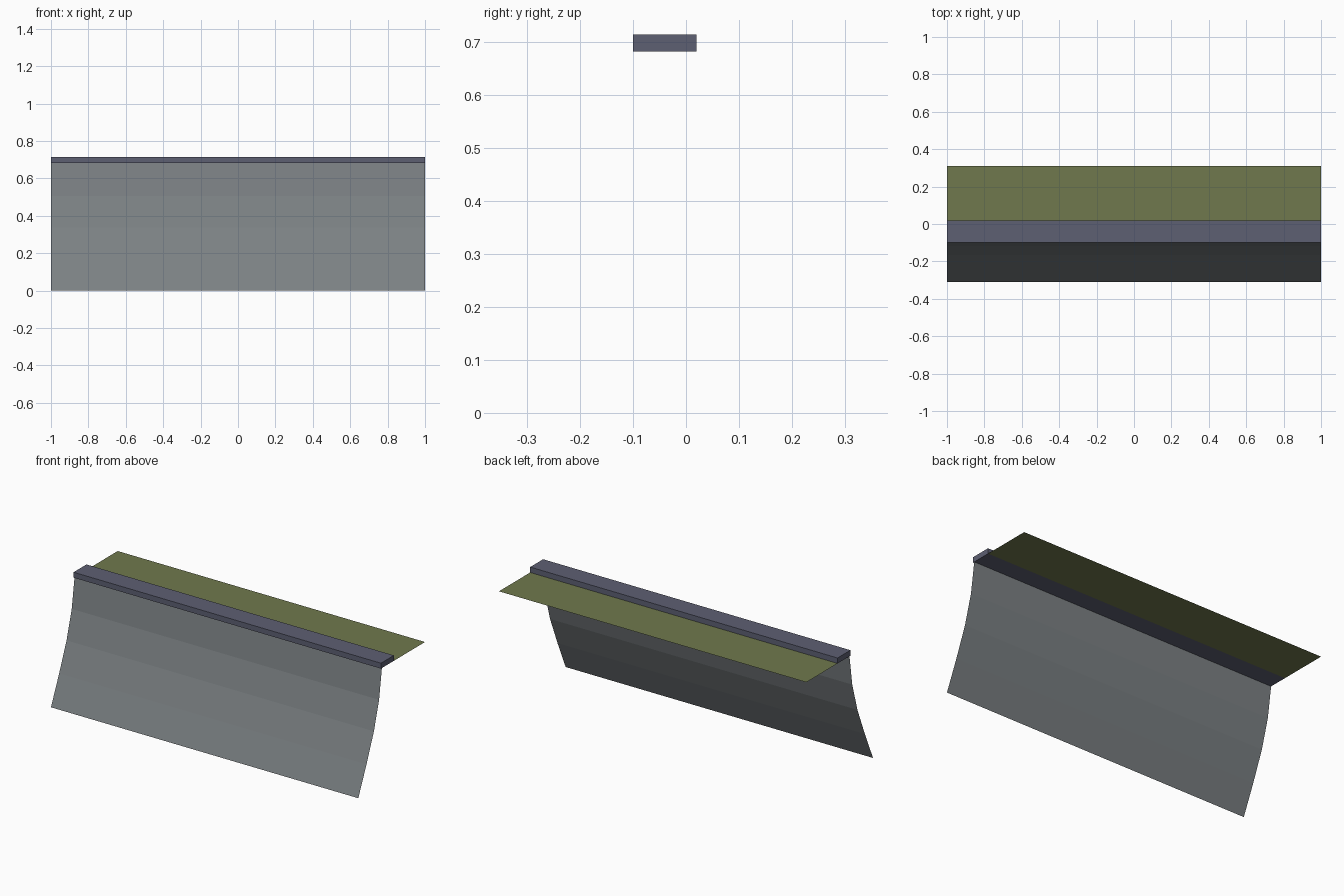
import bpy

if "Cube" in bpy.data.objects:
    bpy.data.objects.remove(bpy.data.objects["Cube"])


def material(name, rgb):
    mat = bpy.data.materials.new(name)
    mat.diffuse_color = (*rgb, 1.0)
    mat.use_nodes = True
    mat.node_tree.nodes["Principled BSDF"].inputs["Base Color"].default_value = mat.diffuse_color
    return mat


def extrude_profile(name, points, mat, closed=False):
    """Sweep a (y, z) profile along x from -1 to 1, with end caps if closed."""
    n = len(points)
    verts = [(x, y, z) for y, z in points for x in (-1.0, 1.0)]
    faces = []
    for i in range(n if closed else n - 1):
        j = (i + 1) % n
        faces.append((2 * i, 2 * i + 1, 2 * j + 1, 2 * j))
    if closed:
        faces.append([2 * i for i in range(n)])
        faces.append([2 * i + 1 for i in reversed(range(n))])
    mesh = bpy.data.meshes.new(name)
    mesh.from_pydata(verts, [], faces)
    mesh.materials.append(mat)
    mesh.update()
    obj = bpy.data.objects.new(name, mesh)
    bpy.context.collection.objects.link(obj)
    return obj


stone = material("stone_grey", (0.20, 0.22, 0.23))
coping = material("coping_blue_grey", (0.11, 0.115, 0.17))
grass = material("grass_green", (0.16, 0.19, 0.075))

# Concave sloping wall, an open sheet facing forward
extrude_profile("sloped_wall",
                [(-0.31, 0.0), (-0.234, 0.17), (-0.165, 0.338),
                 (-0.117, 0.505), (-0.091, 0.682)], stone)

# Coping slab along the wall top
extrude_profile("coping_slab",
                [(-0.10, 0.682), (-0.10, 0.714), (0.02, 0.714), (0.02, 0.682)],
                coping, closed=True)

# Flat grass strip behind the coping
extrude_profile("grass_strip", [(0.02, 0.682), (0.31, 0.682)], grass)
